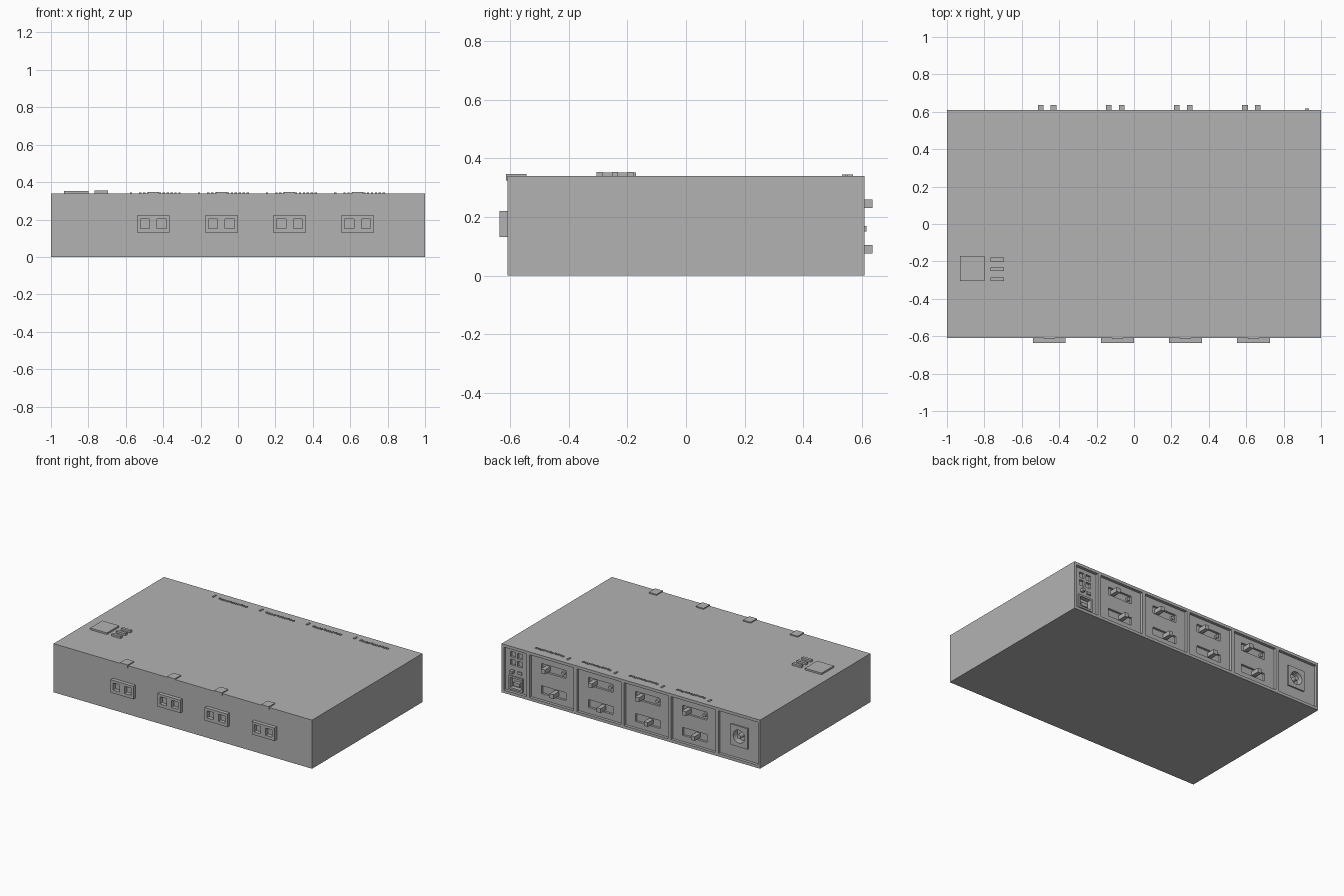
import bpy, bmesh
from math import pi
from mathutils import Matrix, Vector

cube = bpy.data.objects.get("Cube")
if cube:
    bpy.data.objects.remove(cube, do_unlink=True)

grey = bpy.data.materials.new("casing grey")
grey.use_nodes = True
grey.diffuse_color = (0.45, 0.45, 0.45, 1)
grey.node_tree.nodes["Principled BSDF"].inputs["Base Color"].default_value = (0.45, 0.45, 0.45, 1)

BACK = 0.61      # rear and front face distance
TOP = 0.34
PANEL = 0.59     # recessed rear panel


def make(name, boxes=(), rods=()):
    """Boxes are (centre, size); rods are (centre, radius, depth) along y."""
    bm = bmesh.new()
    for centre, size in boxes:
        bmesh.ops.create_cube(bm, size=1, matrix=Matrix.Translation(centre) @ Matrix.Diagonal((*size, 1)))
    for centre, radius, depth in rods:
        bmesh.ops.create_cone(bm, cap_ends=True, segments=24, radius1=radius, radius2=radius, depth=depth,
                              matrix=Matrix.Translation(centre) @ Matrix.Rotation(pi / 2, 4, "X"))
    mesh = bpy.data.meshes.new(name)
    bm.to_mesh(mesh)
    bm.free()
    mesh.materials.append(grey)
    ob = bpy.data.objects.new(name, mesh)
    bpy.context.collection.objects.link(ob)
    return ob


def cut(target, boxes=(), rods=()):
    """Cut shapes out of the target and drop the cutter."""
    cutter = make("cutter", boxes, rods)
    cutter.hide_render = True
    mod = target.modifiers.new("cut", "BOOLEAN")
    mod.operation, mod.object, mod.solver = "DIFFERENCE", cutter, "EXACT"
    graph = bpy.context.evaluated_depsgraph_get()
    mesh = bpy.data.meshes.new_from_object(target.evaluated_get(graph))
    target.modifiers.clear()
    target.data = mesh
    bpy.data.objects.remove(cutter, do_unlink=True)


channels = [-0.4525 + 0.364 * i for i in range(4)]
dividers = [0.795 - 0.365 * i for i in range(5)]

# Casing with recessed rear bays
casing = make("casing", [((0, 0, TOP / 2), (2, 2 * BACK, TOP))])
edges = [0.995] + dividers + [-0.998]
bays = []
for a, b in zip(edges, edges[1:]):
    bays.append((((a + b) / 2, BACK, TOP / 2), (a - b - 0.025, 0.04, 0.3)))
cut(casing, bays)

# Slots in each bay, small ports and power socket in the end bays
slots, holes = [], []
for x in channels:
    for z in (0.245, 0.09):
        slots.append(((x - 0.03, PANEL, z), (0.19, 0.03, 0.055)))
for x in (0.87, 0.925):
    for z in (0.275, 0.22):
        slots.append(((x, PANEL, z), (0.038, 0.03, 0.038)))
slots.append(((0.9, PANEL, 0.08), (0.09, 0.05, 0.075)))
holes.append(((-0.83, PANEL, 0.175), 0.045, 0.07))
cut(casing, slots, holes)

# Sliding switches, staggered between the upper and lower slots
for i, x in enumerate(channels):
    make(f"switch_pair_{i + 1}", [
        ((x + 0.022, 0.606, 0.245), (0.03, 0.062, 0.03)),
        ((x - 0.046, 0.606, 0.09), (0.03, 0.062, 0.03)),
    ])
    make(f"slot_stud_{i + 1}", rods=[((x - 0.1, 0.582, 0.245), 0.012, 0.016)])

# Power socket: square flange with a round opening and a centre pin
flange = make("power_socket_flange", [((-0.83, 0.594, 0.175), (0.13, 0.012, 0.145))])
cut(flange, rods=[((-0.83, 0.594, 0.175), 0.045, 0.05)])
make("power_socket_pin", rods=[((-0.83, 0.577, 0.175), 0.015, 0.05)])

# Network port frame and reset button
port = make("network_port_frame", [((0.9, 0.593, 0.08), (0.11, 0.012, 0.095))])
cut(port, [((0.9, 0.593, 0.08), (0.085, 0.05, 0.07))])
make("network_port_tongue", [((0.9, 0.577, 0.07), (0.05, 0.024, 0.025))])
make("reset_button", [((0.925, 0.602, 0.16), (0.02, 0.03, 0.02)), ((0.87, 0.593, 0.16), (0.03, 0.012, 0.018))])

for i, x in enumerate(channels):
    # Front connector block with two square sockets
    block = make(f"front_connector_{i + 1}", [((x, -0.622, 0.176), (0.175, 0.028, 0.09))])
    cut(block, [((x + s * 0.045, -0.63, 0.178), (0.05, 0.04, 0.05)) for s in (-1, 1)])
    # Clip folded over the front top edge
    make(f"top_clip_{i + 1}", [
        ((x, -0.58, 0.342), (0.06, 0.07, 0.01)),
        ((x, -0.611, 0.336), (0.06, 0.008, 0.022)),
    ])
    # Plain raised ticks above each rear bay
    ticks = [((x - 0.12, 0.555, 0.342), (0.012, 0.03, 0.006))]
    for j in range(11):
        ticks.append(((x - 0.07 + j * 0.021, 0.54 if j % 4 else 0.545, 0.342), (0.012, 0.014, 0.006)))
    make(f"rear_ticks_{i + 1}", ticks)

# Raised square pad and three bars on the lid
make("lid_pad", [((-0.865, -0.238, 0.345), (0.13, 0.135, 0.014))])
make("lid_bars", [((-0.73, y, 0.346), (0.072, 0.02, 0.016)) for y in (-0.19, -0.242, -0.295)])
